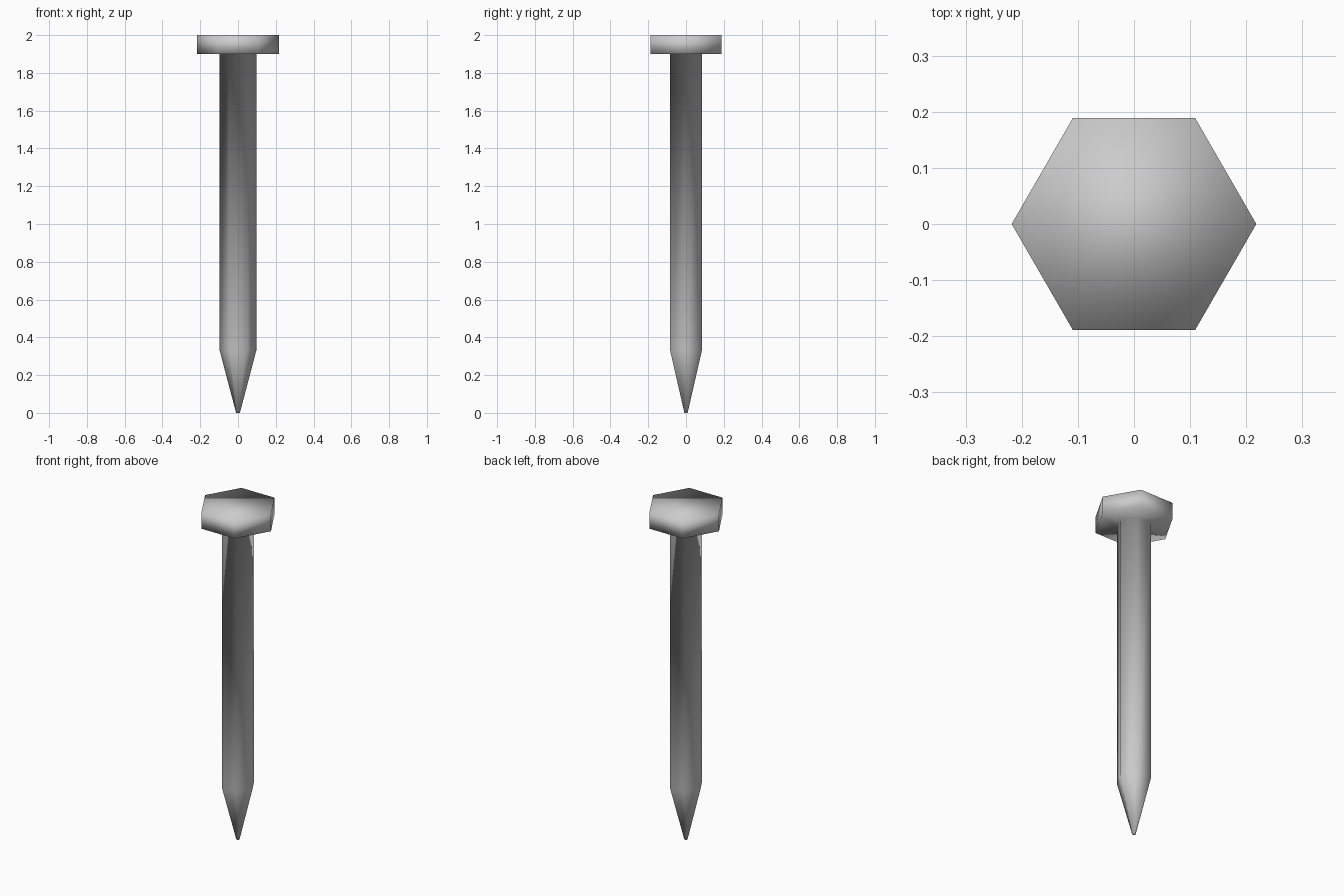
import bpy, bmesh, math

if "Cube" in bpy.data.objects:
    bpy.data.objects.remove(bpy.data.objects["Cube"])

SIDES = 6
# (radius, height) from the blunt tip up to the top of the head
PROFILE = [(0.01, 0.0), (0.097, 0.33), (0.097, 1.90), (0.218, 1.90), (0.218, 2.0)]


def ring(bm, radius, z):
    """One hexagonal loop with corners on the x axis."""
    angles = [math.tau * i / SIDES for i in range(SIDES)]
    return [bm.verts.new((radius * math.cos(a), radius * math.sin(a), z)) for a in angles]


# Tip, shank and head as one connected lofted skin
bm = bmesh.new()
rings = [ring(bm, r, z) for r, z in PROFILE]
for low, high in zip(rings, rings[1:]):
    for i in range(SIDES):
        j = (i + 1) % SIDES
        bm.faces.new((low[i], low[j], high[j], high[i]))

# Tip and head caps
bm.faces.new(rings[0][::-1])
bm.faces.new(rings[-1])

# Smooth shading over the whole nail
for face in bm.faces:
    face.smooth = True

mesh = bpy.data.meshes.new("nail")
bm.to_mesh(mesh)
bm.free()
nail = bpy.data.objects.new("nail", mesh)
bpy.context.collection.objects.link(nail)
